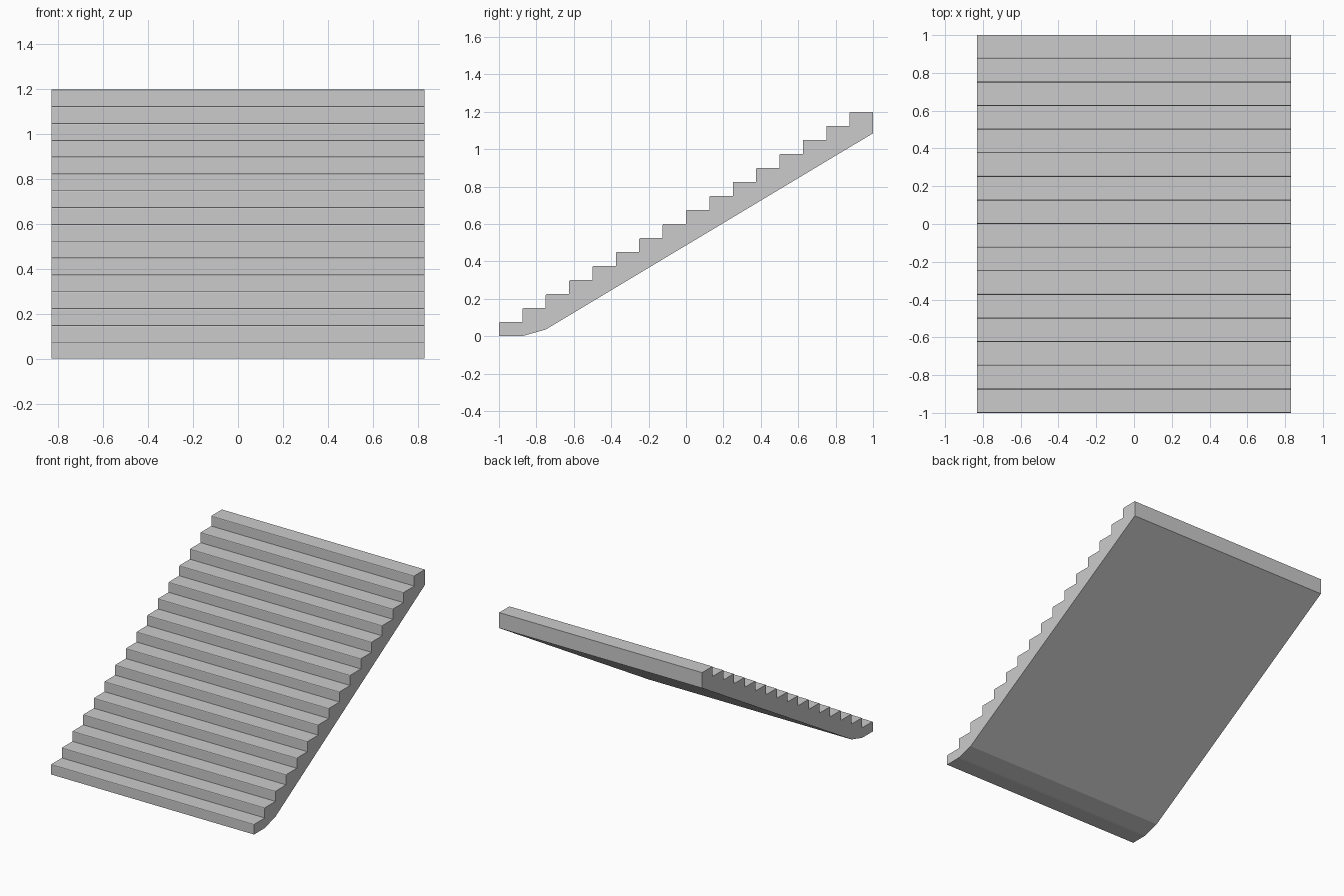
import bpy, bmesh

if "Cube" in bpy.data.objects:
    bpy.data.objects.remove(bpy.data.objects["Cube"])

STEPS, RUN, RISE = 16, 0.125, 0.075
HALF_W, EASE = 0.832, 0.006

# Side profile (y, z): sloped underside with a flattened foot
profile = [(1.0, 1.085), (-0.75, 0.036), (-0.866, 0.003), (-0.88, 0.0), (-1.0, 0.0)]

# Treads and risers, each nosing slightly eased
for i in range(STEPS):
    y, z = -1 + i * RUN, (i + 1) * RISE
    if i:
        profile.append((y, z - RISE))
    profile += [(y, z - EASE), (y + EASE * 0.3, z - EASE * 0.3), (y + EASE, z)]
profile.append((1.0, STEPS * RISE))

# Extrude the profile across the width
bm = bmesh.new()
side = bm.faces.new([bm.verts.new((-HALF_W, y, z)) for y, z in profile])
ext = bmesh.ops.extrude_face_region(bm, geom=[side], use_keep_orig=True)
moved = [g for g in ext["geom"] if isinstance(g, bmesh.types.BMVert)]
bmesh.ops.translate(bm, verts=moved, vec=(2 * HALF_W, 0, 0))
bmesh.ops.recalc_face_normals(bm, faces=bm.faces)

mesh = bpy.data.meshes.new("stair_flight")
bm.to_mesh(mesh)
bm.free()
bpy.context.collection.objects.link(bpy.data.objects.new("stair_flight", mesh))
